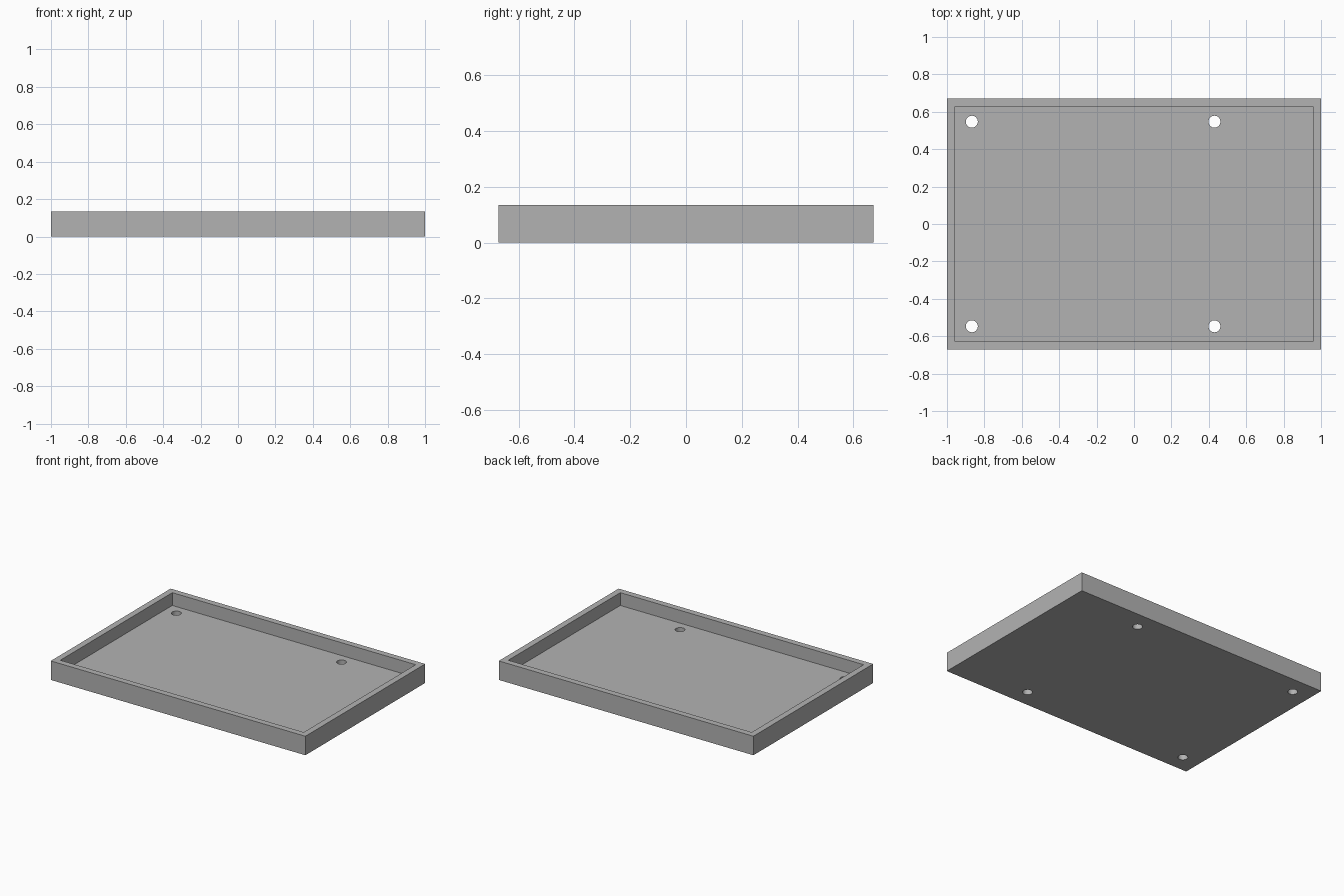
import bpy

cube = bpy.data.objects.get("Cube")
if cube:
    bpy.data.objects.remove(cube, do_unlink=True)

WIDTH, DEPTH, HEIGHT = 2.0, 1.344, 0.135
WALL = 0.044
HOLE_RADIUS = 0.032

grey = bpy.data.materials.new("plain grey")
grey.use_nodes = True
colour = (0.45, 0.45, 0.45, 1)
grey.diffuse_color = colour
grey.node_tree.nodes["Principled BSDF"].inputs["Base Color"].default_value = colour


def box(name, size, bottom):
    bpy.ops.mesh.primitive_cube_add(size=1, location=(0, 0, bottom + size[2] / 2))
    ob = bpy.context.object
    ob.name = name
    ob.scale = size
    bpy.ops.object.transform_apply(location=True, rotation=False, scale=True)
    ob.data.materials.append(grey)
    return ob


def cut(target, cutter):
    mod = target.modifiers.new(cutter.name, "BOOLEAN")
    mod.operation = "DIFFERENCE"
    mod.solver = "EXACT"
    mod.object = cutter
    bpy.context.view_layer.objects.active = target
    bpy.ops.object.modifier_apply(modifier=mod.name)
    bpy.data.objects.remove(cutter, do_unlink=True)


# Open tray: solid block hollowed from above
tray = box("tray", (WIDTH, DEPTH, HEIGHT), 0)
cut(tray, box("cavity", (WIDTH - 2 * WALL, DEPTH - 2 * WALL, HEIGHT), WALL))

# Four round mounting holes through the floor
for x in (-0.867, 0.43):
    for y in (-0.547, 0.547):
        bpy.ops.mesh.primitive_cylinder_add(vertices=32, radius=HOLE_RADIUS,
                                            depth=0.3, location=(x, y, 0))
        hole = bpy.context.object
        hole.name = "hole"
        hole.data.materials.append(grey)
        cut(tray, hole)

# Smooth hole walls, crisp box edges
bpy.ops.object.select_all(action="DESELECT")
tray.select_set(True)
bpy.context.view_layer.objects.active = tray
bpy.ops.object.shade_smooth_by_angle(angle=0.5)
